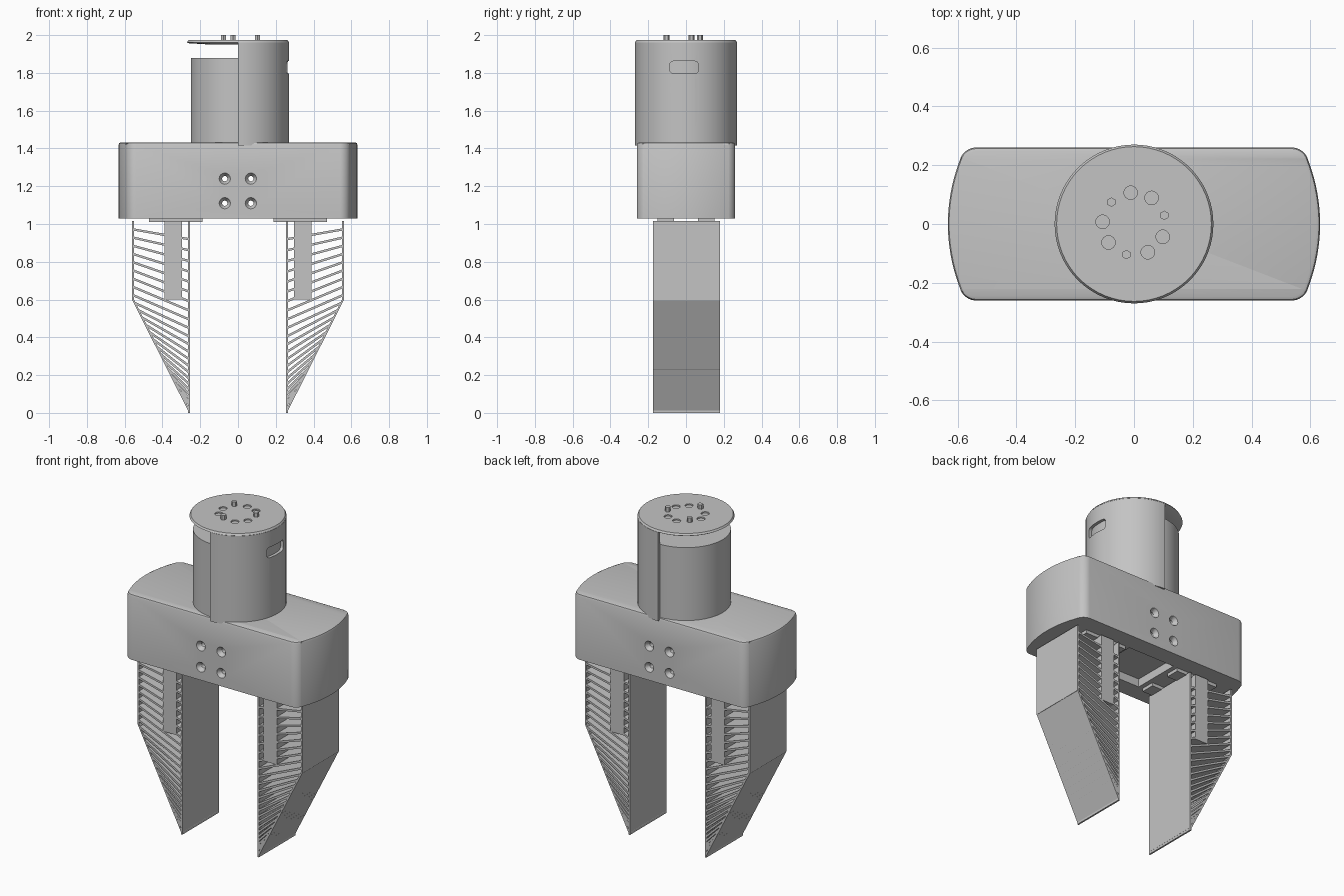
import bpy, bmesh, math
from mathutils import Matrix, Vector

cube = bpy.data.objects.get("Cube")
if cube:
    bpy.data.objects.remove(cube, do_unlink=True)

grey = bpy.data.materials.new("plain grey")
grey.use_nodes = True
colour = (0.55, 0.55, 0.55, 1)
grey.diffuse_color = colour
grey.node_tree.nodes["Principled BSDF"].inputs["Base Color"].default_value = colour


def finish(name, bm, smooth=True):
    bmesh.ops.recalc_face_normals(bm, faces=bm.faces)
    mesh = bpy.data.meshes.new(name)
    bm.to_mesh(mesh)
    bm.free()
    mesh.materials.append(grey)
    obj = bpy.data.objects.new(name, mesh)
    bpy.context.collection.objects.link(obj)
    if smooth:
        activate(obj)
        bpy.ops.object.shade_smooth_by_angle(angle=math.radians(30))
    return obj


def activate(obj):
    bpy.ops.object.select_all(action="DESELECT")
    obj.select_set(True)
    bpy.context.view_layer.objects.active = obj


def extrude(bm, points, offset):
    """Close a flat outline into a prism."""
    face = bm.faces.new([bm.verts.new(p) for p in points])
    out = bmesh.ops.extrude_face_region(bm, geom=[face])["geom"]
    bmesh.ops.translate(bm, vec=offset, verts=[v for v in out if isinstance(v, bmesh.types.BMVert)])


def box(bm, low, high):
    low, high = Vector(low), Vector(high)
    mat = Matrix.Translation((low + high) / 2) @ Matrix.Diagonal((*(high - low), 1))
    bmesh.ops.create_cube(bm, size=1, matrix=mat)


def cylinder(bm, centre, r1, r2, depth, axis="Z", sides=32):
    turn = Matrix.Rotation(math.pi / 2, 4, "X") if axis == "Y" else Matrix()
    bmesh.ops.create_cone(bm, cap_ends=True, segments=sides, radius1=r1, radius2=r2,
                          depth=depth, matrix=Matrix.Translation(centre) @ turn)


def cut(obj, bm):
    cutter = finish("cutter", bm, False)
    cutter.hide_render = True
    mod = obj.modifiers.new("cut", "BOOLEAN")
    mod.object, mod.solver = cutter, "EXACT"
    activate(obj)
    # Keep the cut ahead of the smoothing modifier
    bpy.ops.object.modifier_move_to_index(modifier="cut", index=0)
    bpy.ops.object.modifier_apply(modifier="cut")
    bpy.data.objects.remove(cutter, do_unlink=True)


# Housing: a long block with bowed ends and softened corners
half_y, base, top = 0.26, 1.03, 1.432
ys = [half_y * (i / 8 - 1) for i in range(17)]
right_end = [(0.575 + 0.058 * (1 - (y / half_y) ** 2), y, base) for y in ys]
outline = right_end + [(-x, -y, z) for x, y, z in right_end]
bm = bmesh.new()
extrude(bm, outline, (0, 0, top - base))
bmesh.ops.recalc_face_normals(bm, faces=bm.faces)
corners = [e for e in bm.edges if abs(e.verts[0].co.z - e.verts[1].co.z) > 0.1
           and e.calc_face_angle() > 0.8]
bmesh.ops.bevel(bm, geom=corners, offset=0.035, segments=5, profile=0.5, affect="EDGES")
rim = [e for e in bm.edges if all(v.co.z > top - 0.001 for v in e.verts)]
bmesh.ops.bevel(bm, geom=rim, offset=0.014, segments=2, profile=0.5, affect="EDGES")
housing = finish("housing", bm)

# Countersunk through holes, one cut at a time by column and row
for x in (-0.07, 0.068):
    for z in (1.11, 1.24):
        for side in (-1, 1):
            bm = bmesh.new()
            near, far = (0.033, 0.014) if side < 0 else (0.014, 0.033)
            cylinder(bm, (x, side * 0.25, z), far, near, 0.03, "Y", 24)
            cut(housing, bm)
        bm = bmesh.new()
        cylinder(bm, (x, 0, z), 0.014, 0.014, 0.7, "Y", 24)
        cut(housing, bm)

# Rail recess under the housing
bm = bmesh.new()
box(bm, (-0.16, -0.15, 1.0), (0.16, 0.15, 1.08))
cut(housing, bm)

# Inner motor drum
bm = bmesh.new()
cylinder(bm, (0, 0, 1.65), 0.25, 0.25, 0.46, sides=64)
finish("inner_drum", bm)

# Half shell around the left side of the drum, with a cable slot
angles = [math.radians(-90 + 180 * i / 36) for i in range(37)]
ring = [(0.27 * math.cos(a), 0.27 * math.sin(a), 1.415) for a in angles]
ring += [(0.252 * math.cos(a), 0.252 * math.sin(a), 1.415) for a in reversed(angles)]
bm = bmesh.new()
extrude(bm, ring, (0, 0, 0.546))
shell = finish("half_shell", bm)
bm = bmesh.new()
box(bm, (0.2, -0.085, 1.797), (0.3, 0.065, 1.862))
along = [e for e in bm.edges if abs(e.verts[0].co.x - e.verts[1].co.x) > 0.05]
bmesh.ops.bevel(bm, geom=along, offset=0.018, segments=4, profile=0.5, affect="EDGES")
cut(shell, bm)

# Mounting flange, turned from a thin profile
profile = [(0, 1.95), (0.15, 1.95), (0.262, 1.957), (0.27, 1.962), (0.263, 1.973), (0, 1.973)]
bm = bmesh.new()
verts = [bm.verts.new((r, 0, z)) for r, z in profile]
edges = [bm.edges.new(pair) for pair in zip(verts, verts[1:])]
bmesh.ops.spin(bm, geom=verts + edges, cent=(0, 0, 0), axis=(0, 0, 1),
               angle=math.tau, steps=64, use_duplicate=False)
bmesh.ops.remove_doubles(bm, verts=bm.verts, dist=0.0005)
flange = finish("mounting_flange", bm)

# Bolt circle: two holes, then one pin, three times around
bolt_ring = 0.107
for i in range(9):
    a = math.radians(16 + 40 * i)
    spot = (bolt_ring * math.cos(a), bolt_ring * math.sin(a))
    bm = bmesh.new()
    if i % 3 == 0:
        cylinder(bm, (*spot, 1.983), 0.016, 0.016, 0.034, sides=6)
        finish("flange_pin", bm, False)
    else:
        cylinder(bm, (*spot, 1.98), 0.023, 0.023, 0.03, sides=24)
        cut(flange, bm)

# Fingers: thin walls, a solid root block and fanned ribs
inner, outer, knee, head = 0.256, 0.56, 0.6, 1.015
y0, y1 = -0.175, 0.18
slant = math.hypot(outer - inner, knee)
path = slant + head - knee


def outer_point(t):
    d = t * path
    if d < slant:
        return Vector((inner + (outer - inner) * d / slant, knee * d / slant))
    return Vector((outer, knee + d - slant))


def bar(bm, a, b, thick, side):
    """A flat strip from a to b in the x-z plane, as deep as the finger."""
    a, b = Vector(a), Vector(b)
    n = (b - a).orthogonal().normalized() * thick / 2
    extrude(bm, [(side * p.x, y0, p.y) for p in (a + n, b + n, b - n, a - n)], (0, y1 - y0, 0))


for side, label in ((1, "left"), (-1, "right")):
    bm = bmesh.new()
    bar(bm, (inner + 0.004, 0), (inner + 0.004, head), 0.01, side)
    bar(bm, (inner + 0.003, 0.012), (outer - 0.004, knee), 0.01, side)
    bar(bm, (outer - 0.004, knee - 0.005), (outer - 0.004, head), 0.01, side)
    finish(label + "_finger_walls", bm, False)

    bm = bmesh.new()
    box(bm, (side * 0.342 - 0.046, y0, knee), (side * 0.342 + 0.046, y1, head))
    finish(label + "_finger_block", bm, False)

    bm = bmesh.new()
    count = 25
    for k in range(2, count):
        t = k / count
        bar(bm, (inner + 0.004, 0.03 + 0.95 * t ** 1.6), outer_point(t) - Vector((0.004, 0)), 0.012, side)
    finish(label + "_finger_ribs", bm, False)

    # Sliding carriage strips between the housing and the finger
    bm = bmesh.new()
    for y in (-0.107, 0.107):
        box(bm, (side * 0.33 - 0.142, y - 0.043, 1.01), (side * 0.33 + 0.142, y + 0.043, 1.035))
    finish(label + "_carriage", bm, False)
